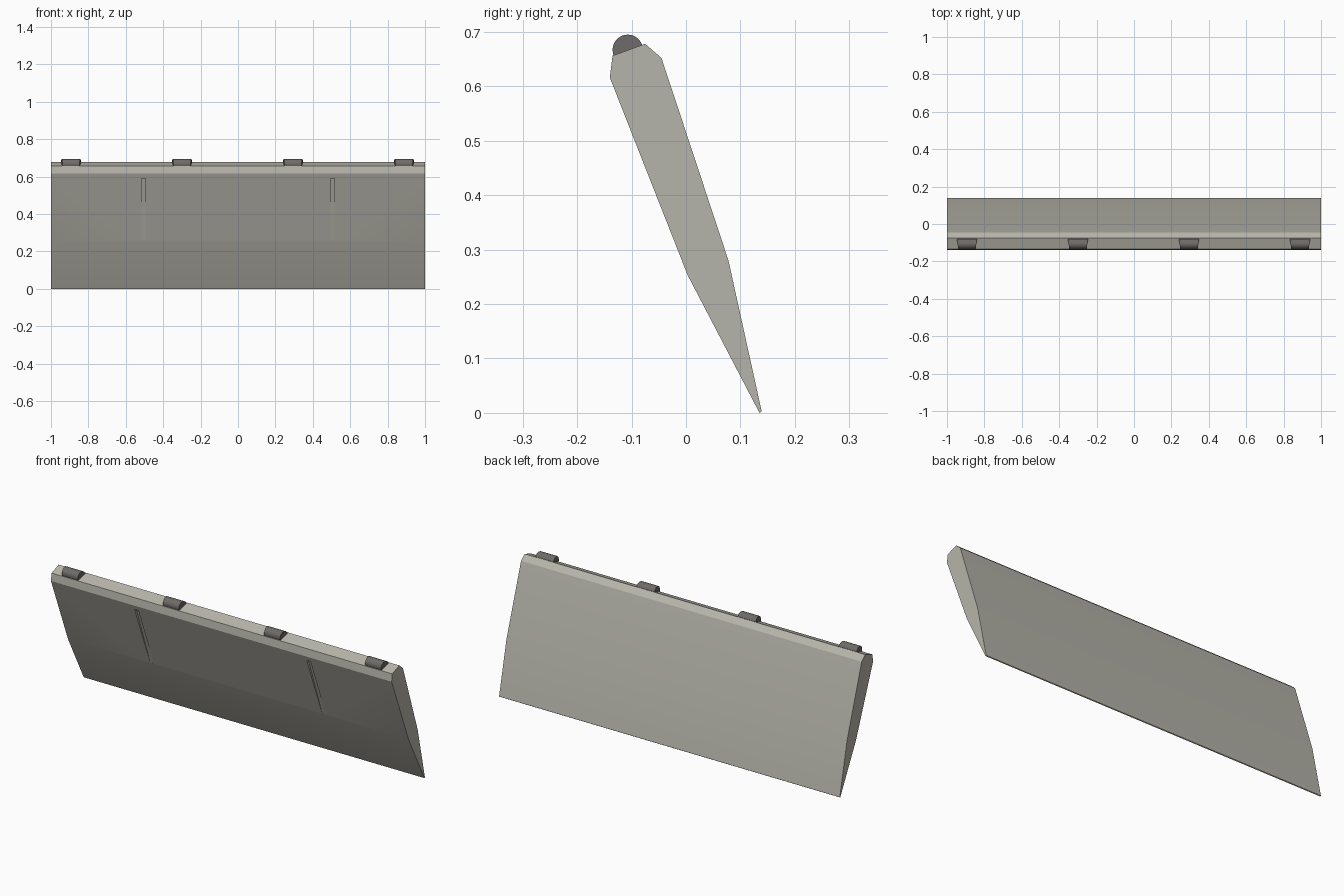
import bpy, bmesh, math
from mathutils import Matrix, Vector

cube = bpy.data.objects.get("Cube")
if cube:
    bpy.data.objects.remove(cube, do_unlink=True)


def make_material(name, color):
    mat = bpy.data.materials.new(name)
    mat.diffuse_color = (*color, 1)
    mat.use_nodes = True
    mat.node_tree.nodes["Principled BSDF"].inputs["Base Color"].default_value = (*color, 1)
    return mat


def finish(bm, name, mat):
    bmesh.ops.recalc_face_normals(bm, faces=bm.faces)
    mesh = bpy.data.meshes.new(name)
    bm.to_mesh(mesh)
    bm.free()
    mesh.materials.append(mat)
    obj = bpy.data.objects.new(name, mesh)
    bpy.context.collection.objects.link(obj)
    return obj


def extrude_profile(name, points, x, width, mat):
    """Sweep a closed (y, z) profile along x, centred on x."""
    bm = bmesh.new()
    face = bm.faces.new([bm.verts.new((x - width / 2, y, z)) for y, z in points])
    new = bmesh.ops.extrude_face_region(bm, geom=[face])["geom"]
    bmesh.ops.translate(bm, vec=(width, 0, 0),
                        verts=[v for v in new if isinstance(v, bmesh.types.BMVert)])
    return finish(bm, name, mat)


def smooth(obj, degrees):
    bpy.ops.object.select_all(action="DESELECT")
    obj.select_set(True)
    bpy.context.view_layer.objects.active = obj
    bpy.ops.object.shade_smooth_by_angle(angle=math.radians(degrees))


panel_paint = make_material("warm grey paint", (0.47, 0.46, 0.405))
hinge_metal = make_material("dark grey metal", (0.155, 0.147, 0.138))

# Tilted flap panel with a tapered trailing edge
brow, bend = Vector((-0.14, 0.616)), Vector((0.003, 0.253))
profile = [(0.135, 0), (0.139, 0.003), (0.078, 0.28), (-0.045, 0.652),
           (-0.075, 0.678), (-0.135, 0.656), brow, bend]
panel = extrude_profile("flap_panel", profile, 0, 2, panel_paint)

# Two shallow grooves in the front face, running out towards the bend
slope = (bend - brow).normalized()
inward = Vector((-slope.y, slope.x))
top, low = brow + slope * 0.028, bend - slope * 0.01
groove = [top - inward * 0.02, top + inward * 0.012,
          low + inward * 0.0005, low - inward * 0.02]
for side in (-1, 1):
    cutter = extrude_profile("groove_cutter", groove, side * 0.505, 0.022, panel_paint)
    cutter.hide_render = True
    mod = panel.modifiers.new("groove", "BOOLEAN")
    mod.operation, mod.solver, mod.object = "DIFFERENCE", "EXACT", cutter
    bpy.context.view_layer.objects.active = panel
    bpy.ops.object.modifier_apply(modifier=mod.name)
    bpy.data.objects.remove(cutter, do_unlink=True)
smooth(panel, 15)

# Hinge knuckles along the top edge, slightly narrower towards the front
for i in range(4):
    bm = bmesh.new()
    bmesh.ops.create_cone(bm, cap_ends=True, segments=24, radius1=0.028, radius2=0.028,
                          depth=0.1, matrix=Matrix.Rotation(math.pi / 2, 4, "Y"))
    for v in bm.verts:
        v.co.x *= 1 + 2.5 * v.co.y
    bmesh.ops.translate(bm, verts=bm.verts, vec=(-0.893 + i * 0.5935, -0.107, 0.667))
    smooth(finish(bm, f"hinge_knuckle_{i + 1}", hinge_metal), 30)
